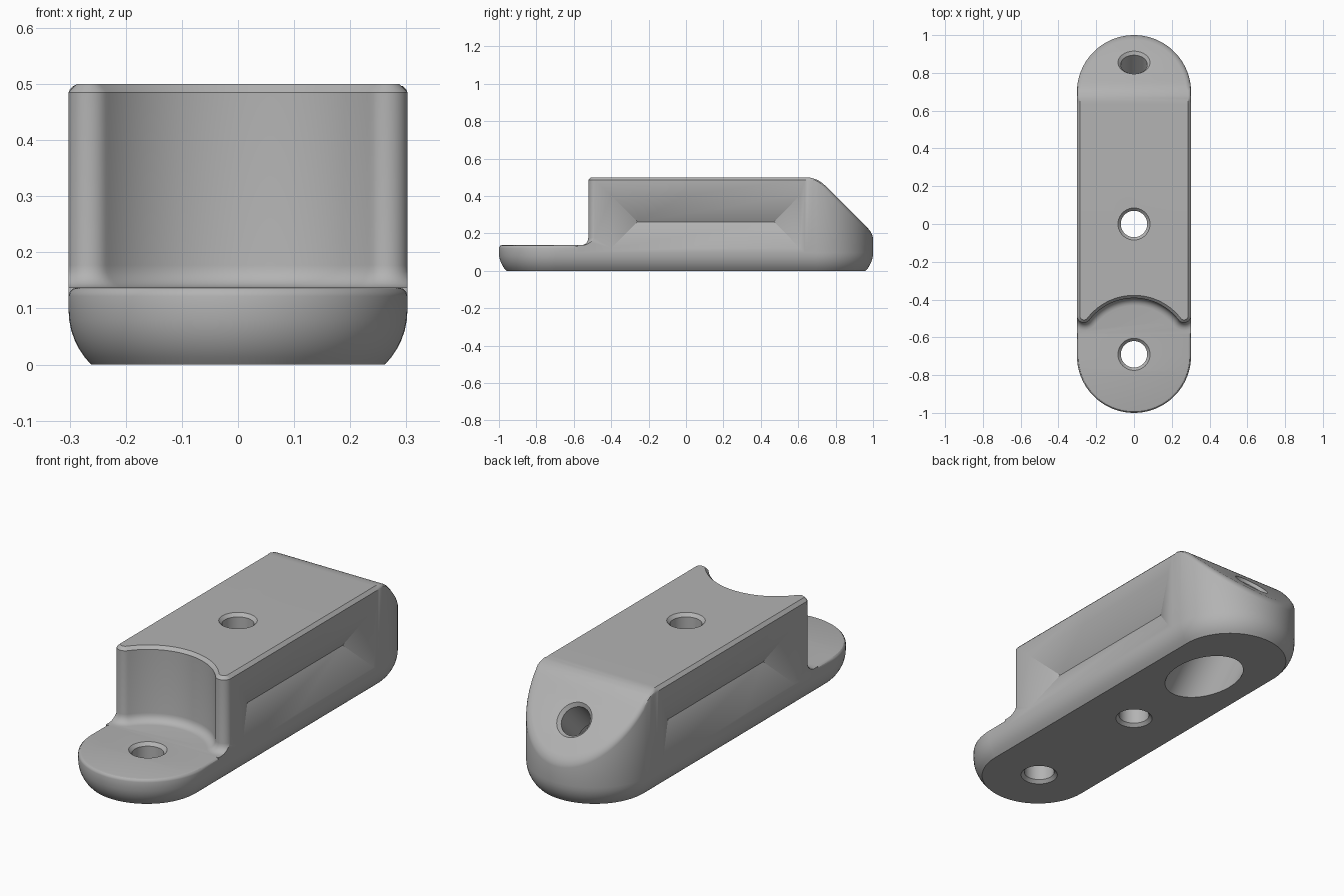
import bpy, bmesh, math
from mathutils import Matrix, Vector

cube = bpy.data.objects.get("Cube")
if cube:
    bpy.data.objects.remove(cube, do_unlink=True)

W = 0.302            # half width and end radius
L = 1 - W            # centre of the round ends
FOOT = 0.137
TOP = 0.5

grey = bpy.data.materials.new("matte grey")
grey.use_nodes = True
grey.diffuse_color = (0.45, 0.45, 0.45, 1)
grey.node_tree.nodes["Principled BSDF"].inputs["Base Color"].default_value = grey.diffuse_color


def make_object(name, bm):
    bmesh.ops.recalc_face_normals(bm, faces=bm.faces)
    mesh = bpy.data.meshes.new(name)
    bm.to_mesh(mesh)
    bm.free()
    mesh.materials.append(grey)
    obj = bpy.data.objects.new(name, mesh)
    bpy.context.collection.objects.link(obj)
    return obj


def loft(bm, rings, caps=True):
    """Skin a stack of closed rings with equal point counts."""
    loops = [[bm.verts.new(p) for p in ring] for ring in rings]
    n = len(loops[0])
    for a, b in zip(loops, loops[1:]):
        for i in range(n):
            j = (i + 1) % n
            bm.faces.new((a[i], a[j], b[j], b[i]))
    bm.faces.new(loops[0])
    if caps:
        bm.faces.new(loops[-1])
    return loops


def height(y):
    """Height of the top along the length: foot, flat, rounded bend, 45 degree slope."""
    if y < -0.575:
        return FOOT
    bend, r = 0.06, 0.145
    start, end = 0.7 - bend, 0.7 + bend * math.cos(math.pi / 4)
    if y < start:
        return TOP
    if y < end:
        return TOP - r + math.sqrt(r * r - (y - start) ** 2)
    return 1.2 - y


# Half outline: position and outward normal from the front tip to the back tip
ARC = 24
half = []
for k in range(ARC):
    a = math.pi / 2 * (k + 0.5) / (ARC - 0.5 + 0.5)
    half.append((math.sin(a), -L, -math.cos(a)))
sides = [-L, -0.58, -0.57, 0, 0.635, 0.65, 0.665, 0.68, L]
half += [(1, y, 0) for y in sides]
for k in reversed(range(ARC)):
    a = math.pi / 2 * (k + 0.5) / ARC
    half.append((math.sin(a), L, math.cos(a)))


def outline(inset_at, z_at):
    right = []
    for nx, cy, ny in half:
        full_y = cy + W * ny
        r = W - inset_at(full_y)
        x, y = r * nx, cy + r * ny
        right.append((x, y, z_at(full_y, y)))
    return right + [(-x, y, z) for x, y, z in reversed(right)]


def rim(t, y):
    """Inset and drop of the top edge: plain chamfer on the flat, rounded elsewhere."""
    size = 0.025 if y > 0.72 else 0.015
    a = t * math.pi / 2
    if -0.575 < y < 0.66:
        return size * t, size * (1 - t)
    return size * (1 - math.cos(a)), size * (1 - math.sin(a))


# Main body with rounded underside and rim following the height
bm = bmesh.new()
rings = []
R = 0.137
for k in range(7):
    a = math.pi / 4 * (1 - k / 6)
    rings.append(outline(lambda y: R * (1 - math.cos(a)),
                         lambda f, y: R * (math.sin(math.pi / 4) - math.sin(a))))
for t in (0, 1 / 3, 2 / 3, 1):
    rings.append(outline(lambda y: rim(t, y)[0],
                         lambda f, y: height(y) - rim(t, f)[1]))
last = loft(bm, rings, caps=False)[-1]
n = len(last)
for i in range(n // 2 - 1):
    bm.faces.new((last[i], last[i + 1], last[n - 2 - i], last[n - 1 - i]))
body = make_object("mount_body", bm)


def cut(cutter):
    mod = body.modifiers.new(cutter.name, "BOOLEAN")
    mod.operation = "DIFFERENCE"
    mod.solver = "EXACT"
    mod.object = cutter
    bpy.context.view_layer.objects.active = body
    bpy.ops.object.modifier_apply(modifier=mod.name)
    bpy.data.objects.remove(cutter, do_unlink=True)


# Concave front wall: arc around the foot hole, running into two rounded horns
FOOT_HOLE = -0.69
HORN = Vector((0.265, -0.485))
HORN_R = 0.0375
to_horn = HORN - Vector((0, FOOT_HOLE))
ARC_R = to_horn.length - HORN_R
join = math.atan2(to_horn.y, to_horn.x)


def wall_ring(off, z):
    pts = []
    for k in range(16):
        a = math.pi / 2 + (join - math.pi / 2) * (k + 0.5) / 16
        pts.append(((ARC_R - off) * math.cos(a), FOOT_HOLE + (ARC_R - off) * math.sin(a)))
    for k in range(13):
        a = join + math.pi + (math.pi - join) * k / 12
        pts.append((HORN.x + (HORN_R + off) * math.cos(a), HORN.y + (HORN_R + off) * math.sin(a)))
    pts += [(0.6, HORN.y), (0.6, -0.584)]
    return [(x, y, z) for x, y in pts] + [(-x, y, z) for x, y in reversed(pts)]


FILLET = 0.04
bm = bmesh.new()
rings = []
for k in range(6):
    a = math.pi / 2 * k / 5
    rings.append(wall_ring(FILLET * (1 - math.sin(a)), FOOT + FILLET * (1 - math.cos(a))))
rings += [wall_ring(0, TOP - 0.015), wall_ring(-0.03, TOP + 0.015)]
loft(bm, rings)
cut(make_object("front_cutter", bm))

# Side pockets: hipped recesses, mirrored
for s in (1, -1):
    bm = bmesh.new()
    outer = [bm.verts.new((s * (W + 0.07), y, z))
             for y, z in ((-0.54, -0.02), (0.75, -0.02), (0.75, 0.545), (-0.54, 0.545))]
    a, b = [bm.verts.new((s * (W - 0.07), y, 0.2625)) for y in (-0.26, 0.47)]
    o = outer
    for f in (o, (o[0], o[1], b, a), (o[2], o[3], a, b), (o[1], o[2], b), (o[3], o[0], a)):
        bm.faces.new(f)
    cut(make_object("pocket_cutter", bm))


def hole(profile, matrix):
    """Cut a turned hole from (radius, depth) pairs."""
    bm = bmesh.new()
    loft(bm, [[matrix @ Vector((r * math.cos(k * math.tau / 40), r * math.sin(k * math.tau / 40), -d))
               for k in range(40)] for r, d in profile])
    cut(make_object("hole_cutter", bm))


# Chamfered screw holes
for y, h in ((FOOT_HOLE, FOOT), (0, TOP)):
    hole([(0.1, -0.015), (0.07, 0.015), (0.07, h - 0.015), (0.1, h + 0.015)],
         Matrix.Translation((0, y, h)))

# Slanted hole with a wide counterbore from below
hole([(0.1, -0.015), (0.07, 0.015), (0.07, 0.2), (0.154, 0.2), (0.154, 0.8)],
     Matrix.Translation((0, 0.855, 0.345)) @ Matrix.Rotation(-math.pi / 4, 4, "X"))

bpy.ops.object.select_all(action="DESELECT")
body.select_set(True)
bpy.context.view_layer.objects.active = body
bpy.ops.object.shade_smooth_by_angle(angle=math.radians(30))
